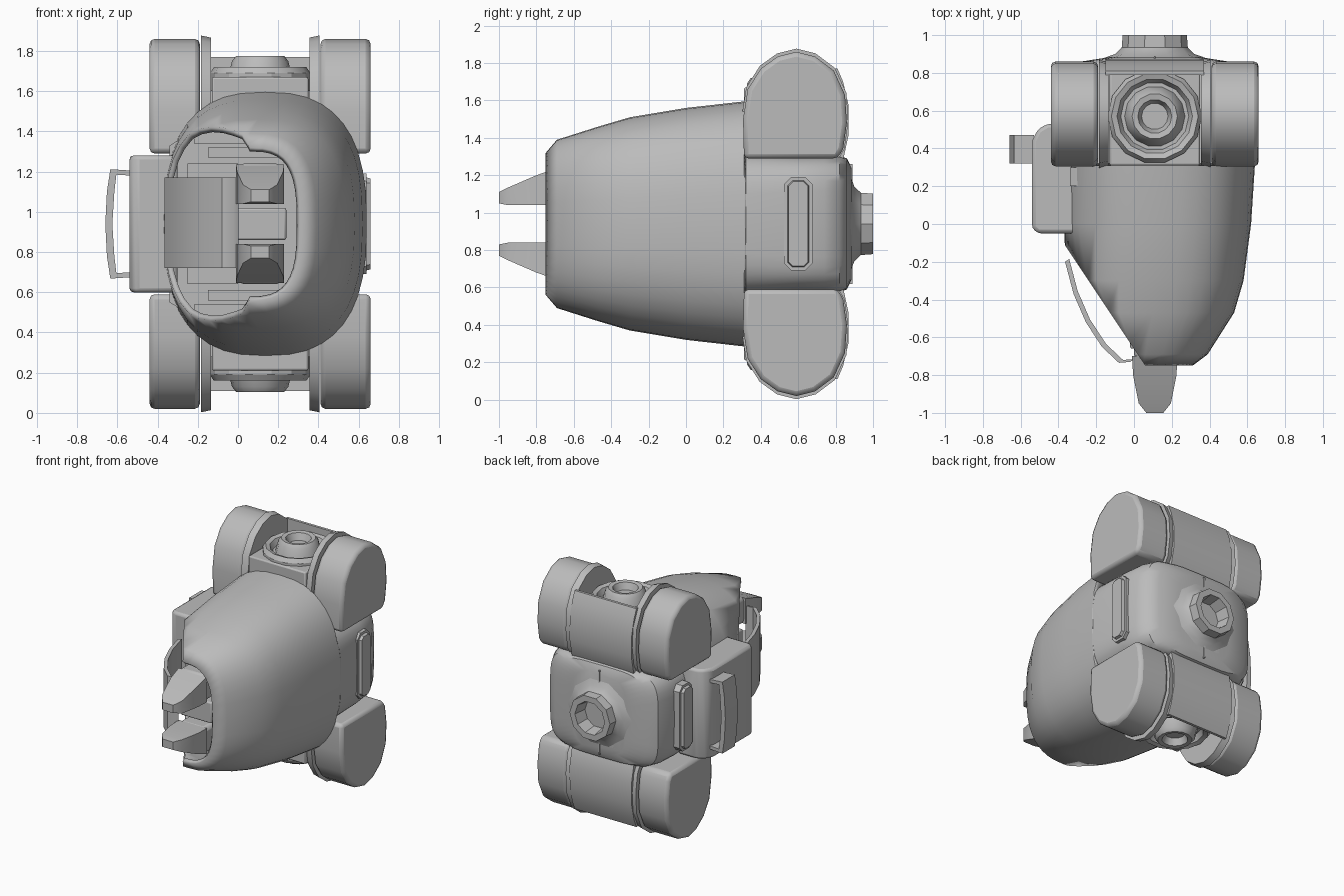
import bpy, bmesh
from math import pi, cos, sin
from mathutils import Vector, Matrix

if "Cube" in bpy.data.objects:
    bpy.data.objects.remove(bpy.data.objects["Cube"])

CENTRE = Vector((0.11, 0, 0.94))      # the symmetry centre of the torso

grey = bpy.data.materials.new("plain grey")
grey.use_nodes = True
grey.diffuse_color = (0.5, 0.5, 0.5, 1)
grey.node_tree.nodes["Principled BSDF"].inputs["Base Color"].default_value = (0.5, 0.5, 0.5, 1)


def finish(name, bm, mirror="", bevel=0, solid=0, angle=35):
    """Turn a bmesh in world space into a shaded object with its origin at CENTRE."""
    bmesh.ops.translate(bm, verts=bm.verts, vec=-CENTRE)
    bmesh.ops.recalc_face_normals(bm, faces=bm.faces)
    mesh = bpy.data.meshes.new(name)
    bm.to_mesh(mesh)
    bm.free()
    mesh.materials.append(grey)
    ob = bpy.data.objects.new(name, mesh)
    ob.location = CENTRE
    bpy.context.collection.objects.link(ob)
    bpy.ops.object.select_all(action='DESELECT')
    ob.select_set(True)
    bpy.context.view_layer.objects.active = ob
    bpy.ops.object.shade_smooth_by_angle(angle=angle * pi / 180)
    if solid:
        mod = ob.modifiers.new("Thickness", 'SOLIDIFY')
        mod.thickness = solid
    if bevel:
        mod = ob.modifiers.new("Bevel", 'BEVEL')
        mod.width, mod.segments = bevel, 2
    if mirror:
        mod = ob.modifiers.new("Mirror", 'MIRROR')
        mod.use_axis = ["X" in mirror, False, "Z" in mirror]
    return ob


def box(name, x, y, z, **kw):
    bm = bmesh.new()
    size = [b - a for a, b in (x, y, z)]
    mid = [(a + b) / 2 for a, b in (x, y, z)]
    bmesh.ops.create_cube(bm, size=1, matrix=Matrix.Translation(mid) @ Matrix.Diagonal(size + [1]))
    return finish(name, bm, **kw)


def prism(name, points, axis, lo, hi, taper=0, **kw):
    """Extrude a 2D outline along an axis; taper shrinks the far end."""
    bm = bmesh.new()
    mid = Vector((sum(p[0] for p in points), sum(p[1] for p in points))) / len(points)
    ends = []
    for d, s in ((lo, 1), (hi, 1 - taper)):
        ring = []
        for p in points:
            a, b = mid + (Vector(p) - mid) * s
            ring.append(bm.verts.new({"X": (d, a, b), "Y": (a, d, b), "Z": (a, b, d)}[axis]))
        ends.append(ring)
        bm.faces.new(ring)
    n = len(points)
    for i in range(n):
        j = (i + 1) % n
        bm.faces.new((ends[0][i], ends[0][j], ends[1][j], ends[1][i]))
    return finish(name, bm, **kw)


def lathe(name, profile, sides, matrix, **kw):
    bm = bmesh.new()
    verts = [bm.verts.new((r, 0, h)) for r, h in profile]
    edges = [bm.edges.new(pair) for pair in zip(verts, verts[1:])]
    bmesh.ops.spin(bm, geom=verts + edges, cent=(0, 0, 0), axis=(0, 0, 1), angle=2 * pi, steps=sides)
    bmesh.ops.remove_doubles(bm, verts=bm.verts, dist=0.0005)
    bmesh.ops.transform(bm, matrix=matrix, verts=bm.verts)
    return finish(name, bm, **kw)


def loft(name, stations, cap_end, cut=None, sides=40, **kw):
    """Skin rounded cross-sections: y, x min, x max, half height, squareness."""
    bm = bmesh.new()
    rings = []
    for y, x0, x1, h, n in stations:
        ring = []
        for i in range(sides):
            c, s = cos(2 * pi * i / sides), sin(2 * pi * i / sides)
            px = abs(c) ** (2 / n) * (1 if c > 0 else -1)
            pz = abs(s) ** (2 / n) * (1 if s > 0 else -1)
            ring.append(bm.verts.new(((x0 + x1) / 2 + px * (x1 - x0) / 2, y, CENTRE.z + pz * h)))
        rings.append(ring)
    for a, b in zip(rings, rings[1:]):
        for i in range(sides):
            j = (i + 1) % sides
            bm.faces.new((a[i], a[j], b[j], b[i]))
    if cap_end:
        bm.faces.new(rings[-1])
    if cut:
        bmesh.ops.bisect_plane(bm, geom=bm.verts[:] + bm.edges[:] + bm.faces[:],
                               plane_co=cut[0], plane_no=cut[1], clear_outer=True)
    return finish(name, bm, **kw)


# Front shell, open at the neck with a slanted cut
loft("torso_shell", [
    (-0.75, -0.22, 0.31, 0.38, 3), (-0.69, -0.27, 0.39, 0.45, 2.8), (-0.47, -0.33, 0.53, 0.52, 2.7),
    (-0.3, -0.36, 0.58, 0.57, 2.6), (0, -0.37, 0.62, 0.62, 2.6), (0.31, -0.37, 0.64, 0.655, 2.6),
    (0.32, -0.37, 0.64, 0.4, 4)],
    False, cut=((-0.36, -0.12, 0), (-0.63, -0.42, 0)), solid=0.03)

# Rear half, lower so that the shoulders sit on it
loft("torso_rear", [
    (0.31, -0.37, 0.64, 0.4, 4), (0.6, -0.38, 0.63, 0.37, 5), (0.74, -0.37, 0.61, 0.37, 5),
    (0.82, -0.34, 0.57, 0.365, 5), (0.86, -0.28, 0.5, 0.35, 4.5), (0.885, -0.12, 0.34, 0.3, 3.5)], True)
prism("front_bulkhead", [(-0.34, 0.55), (-0.1, 0.4), (0.4, 0.4), (0.58, 0.6),
                         (0.58, 1.28), (0.4, 1.48), (-0.1, 1.48), (-0.34, 1.33)], "Y", 0.2, 0.3)

# Shoulder pods with flat undersides, and a slightly larger flange inside each
pod = [(0.31, 1.29), (0.305, 1.5), (0.33, 1.66), (0.4, 1.77), (0.49, 1.835), (0.59, 1.86), (0.69, 1.835),
       (0.79, 1.76), (0.85, 1.63), (0.86, 1.48), (0.84, 1.34), (0.81, 1.29)]
prism("shoulder_pods", pod, "X", 0.41, 0.66, mirror="XZ", bevel=0.025)
flange = [(0.59 + (y - 0.59) * 1.03, 1.29 + (z - 1.29) * 1.03) for y, z in pod]
prism("shoulder_flanges", flange, "X", 0.405, 0.355, taper=0.04, mirror="XZ")

# Curved cover behind each shoulder socket
prism("shoulder_covers", [(0.79, 1.2), (0.84, 1.28), (0.87, 1.42), (0.868, 1.58), (0.84, 1.7), (0.81, 1.77),
                          (0.79, 1.77)], "X", -0.15, 0.37, mirror="Z")
box("shoulder_blocks", (-0.13, 0.35), (0.31, 0.81), (1.25, 1.67), mirror="Z", bevel=0.01)
lathe("shoulder_sockets", [
    (0.25, 1.6), (0.25, 1.69), (0.23, 1.72), (0.2, 1.71), (0.18, 1.67), (0.16, 1.67), (0.14, 1.75),
    (0.12, 1.775), (0.09, 1.77), (0.07, 1.72), (0, 1.72)], 14,
    Matrix.Translation((CENTRE.x, 0.57, 0)), mirror="Z", angle=25)

# Back nozzle
lathe("back_nozzle", [(0.31, 0.865), (0.21, 0.9), (0.175, 0.935), (0.17, 1.0), (0.125, 1.0), (0.11, 0.9), (0, 0.9)],
      10, Matrix.Translation((CENTRE.x, 0, CENTRE.z)) @ Matrix.Rotation(-pi / 2, 4, 'X'))
box("back_slots", (-0.02, 0.05), (0.86, 0.885), (1.14, 1.18), mirror="Z")
box("back_seam", (0.105, 0.115), (0.8, 0.89), (0.62, 1.26))


# Recessed upright slots on both sides
def capsule(y, half_w, half_h):
    c = half_w * 0.5
    corner = [(half_w, half_h - c), (c, half_h)]
    quad = corner + [(-a, b) for a, b in reversed(corner)]
    return [(y + a, CENTRE.z + b) for a, b in quad + [(-a, -b) for a, b in quad]]


def slot_frame():
    bm = bmesh.new()
    face = bm.faces.new([bm.verts.new((0.638, a, b)) for a, b in capsule(0.6, 0.075, 0.25)])
    rim = bmesh.ops.extrude_face_region(bm, geom=[face])
    bmesh.ops.translate(bm, vec=(-0.06, 0, 0), verts=[v for v in rim["geom"] if isinstance(v, bmesh.types.BMVert)])
    front = max(bm.faces, key=lambda f: f.calc_center_median().x)
    bmesh.ops.inset_region(bm, faces=[front], thickness=0.02)
    bmesh.ops.inset_region(bm, faces=[front], thickness=0.006, depth=-0.02)
    finish("side_slots", bm, mirror="X")


slot_frame()

# Chest box with cut upright corners, and its handle
prism("chest_box", [(-0.54, -0.02), (-0.51, -0.05), (-0.3, -0.05), (-0.3, 0.53), (-0.46, 0.53), (-0.51, 0.5),
                    (-0.54, 0.44)], "Z", 0.6, 1.28, bevel=0.02)
arch = [(-0.53, 1.205), (-0.635, 1.212), (-0.652, 1.1), (-0.66, 0.94)]
inner = [(-0.53, 1.18), (-0.605, 1.185), (-0.615, 1.1), (-0.625, 0.94)]
flip = lambda pts: [(x, 2 * CENTRE.z - z) for x, z in reversed(pts[:-1])]
prism("chest_handle", arch + flip(arch) + list(reversed(inner + flip(inner))), "Y", 0.32, 0.47)

# Curved plate in front of the opening
outer = [(-0.365, -0.2), (-0.32, -0.37), (-0.255, -0.52), (-0.17, -0.65), (-0.08, -0.735), (-0.02, -0.73)]
prism("face_plate", outer + [(x + 0.022, y + 0.015) for x, y in reversed(outer)], "Z", 0.72, 1.17)

# Neck mechanism inside the opening
box("neck_core", (-0.02, 0.24), (-0.66, 0.25), (0.86, 1.02), bevel=0.01)
box("neck_cheeks", (-0.0, 0.22), (-0.72, 0.2), (1.04, 1.24), mirror="Z", bevel=0.03)
box("neck_rails", (-0.15, 0.24), (-0.4, 0.22), (1.27, 1.32), mirror="Z")
box("neck_steps", (-0.22, 0.12), (-0.25, 0.22), (1.34, 1.4), mirror="Z")
box("neck_backing", (-0.25, 0.0), (-0.2, 0.22), (0.64, 1.24))


# Tapered neck prongs
def prongs():
    bm = bmesh.new()
    rings = [[bm.verts.new((CENTRE.x + sx * w, y, z)) for sx, z in ((-1, lo), (1, lo), (1, hi), (-1, hi))]
             for y, w, lo, hi in ((-0.7, 0.12, 1.04, 1.235), (-0.8, 0.115, 1.04, 1.2),
                                  (-0.95, 0.085, 1.04, 1.135), (-1.0, 0.045, 1.05, 1.11))]
    for a, b in zip(rings, rings[1:]):
        for i in range(4):
            j = (i + 1) % 4
            bm.faces.new((a[i], a[j], b[j], b[i]))
    bm.faces.new(rings[0])
    bm.faces.new(rings[-1])
    finish("neck_prongs", bm, mirror="Z")


prongs()
